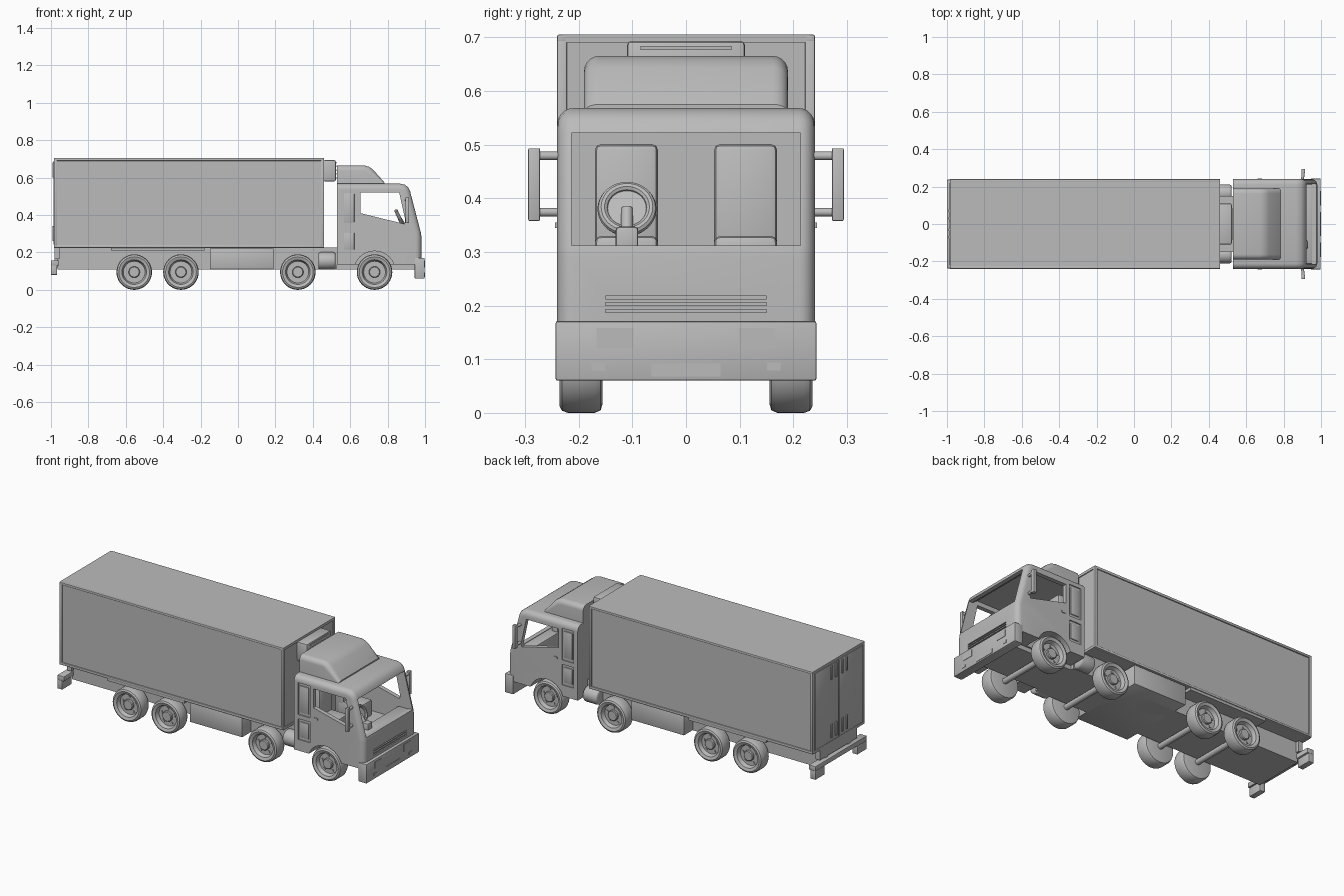
import bpy, bmesh, math
from mathutils import Matrix, Vector

old = bpy.data.objects.get("Cube")
if old:
    bpy.data.objects.remove(old)

grey = bpy.data.materials.new("plain_grey")
grey.use_nodes = True
COL = (0.5, 0.5, 0.5, 1)
grey.diffuse_color = COL
grey.node_tree.nodes["Principled BSDF"].inputs["Base Color"].default_value = COL


def finish(name, bm):
    bmesh.ops.recalc_face_normals(bm, faces=bm.faces[:])
    me = bpy.data.meshes.new(name)
    bm.to_mesh(me)
    bm.free()
    me.materials.append(grey)
    me.shade_smooth()
    me.set_sharp_from_angle(angle=math.radians(35))
    ob = bpy.data.objects.new(name, me)
    bpy.context.scene.collection.objects.link(ob)
    return ob


def box(name, x, y, z, bevel=0.0, segments=2):
    """Box from (min, max) ranges."""
    bm = bmesh.new()
    size = [b - a for a, b in (x, y, z)]
    mid = [(a + b) / 2 for a, b in (x, y, z)]
    bmesh.ops.create_cube(bm, size=1, matrix=Matrix.Translation(mid) @ Matrix.Diagonal((*size, 1)))
    if bevel:
        bmesh.ops.bevel(bm, geom=bm.edges[:], offset=bevel, segments=segments, profile=0.5, affect='EDGES')
    return finish(name, bm)


def prism(name, pts, y0, y1, bevel=0.0, keep=None):
    """Extrude an x-z outline along y; keep(edge midpoint) picks the rounded edges."""
    bm = bmesh.new()
    face = bm.faces.new([bm.verts.new((x, y0, z)) for x, z in pts])
    ext = bmesh.ops.extrude_face_region(bm, geom=[face])
    verts = [g for g in ext["geom"] if isinstance(g, bmesh.types.BMVert)]
    bmesh.ops.translate(bm, verts=verts, vec=(0, y1 - y0, 0))
    if bevel:
        edges = [e for e in bm.edges if abs(e.verts[0].co.y - e.verts[1].co.y) < 1e-5
                 and keep((e.verts[0].co + e.verts[1].co) / 2)]
        bmesh.ops.bevel(bm, geom=edges, offset=bevel, segments=5, profile=0.5, affect='EDGES')
    return finish(name, bm)


def rod(name, a, b, r, sides=20, bevel=0.0):
    a, b = Vector(a), Vector(b)
    bm = bmesh.new()
    rot = (b - a).to_track_quat('Z', 'Y').to_matrix().to_4x4()
    bmesh.ops.create_cone(bm, cap_ends=True, segments=sides, radius1=r, radius2=r, depth=(b - a).length,
                          matrix=Matrix.Translation((a + b) / 2) @ rot)
    if bevel:
        rims = [e for e in bm.edges if any(len(f.verts) > 4 for f in e.link_faces)]
        bmesh.ops.bevel(bm, geom=rims, offset=bevel, segments=3, profile=0.5, affect='EDGES')
    return finish(name, bm)


def lathe(name, profile, centre, sides=40, closed=False, turn=None):
    """Spin (radius, offset) points around the local y axis."""
    bm = bmesh.new()
    vs = [bm.verts.new((r, o, 0)) for r, o in profile]
    for p, q in zip(vs, vs[1:] + vs[:1] if closed else vs[1:]):
        bm.edges.new((p, q))
    bmesh.ops.spin(bm, geom=bm.verts[:] + bm.edges[:], axis=(0, 1, 0), cent=(0, 0, 0),
                   angle=math.tau, steps=sides)
    bmesh.ops.remove_doubles(bm, verts=bm.verts[:], dist=1e-5)
    bm.transform(Matrix.Translation(centre) @ (turn or Matrix()))
    return finish(name, bm)


def cut(ob, cutters):
    for c in cutters:
        c.hide_render = True
        m = ob.modifiers.new("cut", 'BOOLEAN')
        m.operation, m.solver, m.object = 'DIFFERENCE', 'EXACT', c
    deps = bpy.context.evaluated_depsgraph_get()
    ob.data = bpy.data.meshes.new_from_object(ob.evaluated_get(deps))
    ob.modifiers.clear()
    for c in cutters:
        bpy.data.objects.remove(c)
    ob.data.shade_smooth()
    ob.data.set_sharp_from_angle(angle=math.radians(35))


SIDES = (("left", 1), ("right", -1))


def span(s, a, b):
    return tuple(sorted((s * a, s * b)))


# Cargo box with edge rails, corner posts and rear doors
box("cargo_box", (-0.98, 0.455), (-0.234, 0.234), (0.228, 0.7))
for label, s in SIDES:
    for part, z in (("top", (0.69, 0.705)), ("bottom", (0.225, 0.24))):
        box(f"{label}_{part}_rail", (-0.985, 0.46), span(s, 0.222, 0.24), z, 0.003)
    for part, x in (("rear", (-0.985, -0.968)), ("front", (0.443, 0.46))):
        box(f"{label}_{part}_post", x, span(s, 0.222, 0.24), (0.225, 0.705), 0.003)
    box(f"{label}_rear_door", (-0.987, -0.975), span(s, 0.003, 0.218), (0.242, 0.688), 0.002)
    for y in (0.03, 0.07):
        for part, z in (("upper", (0.6, 0.68)), ("lower", (0.26, 0.34))):
            box(f"{label}_{part}_door_latch", (-0.993, -0.985), span(s, y - 0.007, y + 0.007), z, 0.002)
box("roof_panel", (-0.985, 0.46), (-0.23, 0.23), (0.695, 0.705))
for label, x in (("rear", (-0.985, -0.97)), ("front", (0.445, 0.46))):
    for z in ((0.69, 0.705), (0.225, 0.24)):
        box(f"{label}_cross_rail", x, (-0.23, 0.23), z)

# Cooling unit between box and cab
box("cooling_unit", (0.455, 0.523), (-0.11, 0.11), (0.58, 0.693), 0.008)
for z in (0.6, 0.62, 0.64, 0.66, 0.68):
    box("cooling_slat", (0.52, 0.526), (-0.085, 0.085), (z - 0.004, z + 0.004))

# Chassis
box("chassis", (-0.965, 0.53), (-0.15, 0.15), (0.11, 0.226))
box("cab_chassis", (0.52, 0.95), (-0.13, 0.13), (0.11, 0.2))
box("side_locker", (-0.15, 0.19), (-0.232, 0.232), (0.11, 0.222), 0.003)
box("mudguard_plate", (-0.68, -0.18), (-0.236, 0.236), (0.21, 0.226))
box("rear_cross_beam", (-0.982, -0.955), (-0.17, 0.17), (0.165, 0.226))
box("rear_bumper", (-1.0, -0.957), (-0.237, 0.237), (0.13, 0.158), 0.003)
for label, s in SIDES:
    box(f"{label}_tail_lamp", (-1.0, -0.967), span(s, 0.15, 0.237), (0.08, 0.131), 0.003)
    box(f"{label}_bumper_mount", (-0.98, -0.95), span(s, 0.09, 0.12), (0.12, 0.17))
    rod(f"{label}_air_tank", (0.43, s * 0.165, 0.155), (0.522, s * 0.165, 0.155), 0.046, 28, 0.012)

# Wheels, axles and wheel bolts
R = 0.095
tyre = [(0, 0.222), (0.026, 0.222), (0.03, 0.218), (0.03, 0.208), (0.058, 0.208), (0.066, 0.23),
        (0.082, 0.236), (0.091, 0.231), (R, 0.22), (R, 0.17), (0.09, 0.159), (0.08, 0.156), (0, 0.156)]
for n, x in enumerate((-0.555, -0.305, 0.32, 0.73), 1):
    rod(f"axle_{n}", (x, -0.17, R), (x, 0.17, R), 0.016)
    for label, s in SIDES:
        lathe(f"{label}_wheel_{n}", [(r, s * o) for r, o in tyre], (x, 0, R))
        for k in range(5):
            a = math.tau * k / 5 + math.pi / 2
            bx, bz = x + 0.044 * math.cos(a), R + 0.044 * math.sin(a)
            rod(f"{label}_wheel_bolt_{n}", (bx, s * 0.2, bz), (bx, s * 0.213, bz), 0.007, 10)

# Cab shell, hollowed and pierced by windows and wheel arches
outline = [(0.53, 0.135), (0.53, 0.568), (0.865, 0.568), (0.892, 0.562), (0.91, 0.548), (0.921, 0.525),
           (0.977, 0.31), (0.98, 0.29), (0.98, 0.135)]
cab = prism("cab", outline, -0.24, 0.24, 0.03, lambda p: (p.z > 0.4 and p.x > 0.6) or p.x > 0.96)
cavity = [(0.555, 0.235), (0.555, 0.545), (0.865, 0.545), (0.896, 0.523), (0.952, 0.31), (0.952, 0.235)]
window = [(0.655, 0.41), (0.655, 0.52), (0.862, 0.52), (0.895, 0.37), (0.89, 0.352)]
holes = [prism("cavity_cutter", cavity, -0.215, 0.215),
         prism("window_cutter", window, -0.3, 0.3),
         box("windscreen_cutter", (0.87, 1.1), (-0.213, 0.213), (0.312, 0.522))]
for label, s in SIDES:
    holes.append(rod("arch_cutter", (0.73, s * 0.14, R), (0.73, s * 0.3, R), 0.112, 40))
    for z in ((0.345, 0.53), (0.2, 0.32)):
        holes.append(box("panel_cutter", (0.556, 0.632), span(s, 0.234, 0.3), z))
for z in (0.19, 0.203, 0.215):
    holes.append(box("grille_cutter", (0.972, 1.1), (-0.15, 0.15), (z - 0.003, z + 0.003)))
cut(cab, holes)

# Roof fairing
fairing = [(0.53, 0.56), (0.53, 0.665), (0.675, 0.665), (0.7, 0.658), (0.722, 0.643), (0.782, 0.575), (0.782, 0.56)]
prism("roof_fairing", fairing, -0.19, 0.19, 0.028, lambda p: p.z > 0.57 and p.x > 0.54)

# Front bumper with lamps and plate
box("front_bumper", (0.945, 0.998), (-0.243, 0.243), (0.06, 0.171), 0.004)
box("number_plate", (0.996, 1.0), (-0.064, 0.064), (0.068, 0.092))
for label, s in SIDES:
    box(f"{label}_headlight", (0.996, 1.0), span(s, 0.098, 0.167), (0.12, 0.158))
    box(f"{label}_fog_lamp", (0.996, 1.0), span(s, 0.151, 0.176), (0.079, 0.094))

    # Door details
    for z in ((0.36, 0.515), (0.215, 0.305)):
        box(f"{label}_side_panel", (0.566, 0.622), span(s, 0.23, 0.239), z, 0.003)
    box(f"{label}_door_handle", (0.66, 0.685), span(s, 0.238, 0.244), (0.345, 0.355))

    # Mirrors on two arms
    box(f"{label}_mirror", (0.895, 0.915), span(s, 0.272, 0.294), (0.358, 0.493), 0.002)
    for z in (0.374, 0.479):
        rod(f"{label}_mirror_arm", (0.9, s * 0.225, z), (0.905, s * 0.28, z), 0.008, 14)

    # Seats
    box(f"{label}_seat_back", (0.585, 0.645), span(s, 0.052, 0.17), (0.24, 0.501), 0.012)
    box(f"{label}_seat_cushion", (0.6, 0.75), span(s, 0.052, 0.17), (0.235, 0.33), 0.012)

# Dashboard and steering
box("dashboard", (0.885, 0.953), (-0.214, 0.214), (0.235, 0.311), 0.006)
tilt = Matrix.Rotation(math.radians(-25), 4, 'Y') @ Matrix.Rotation(math.radians(90), 4, 'Z')
hub = Vector((0.865, -0.11, 0.38))
ring = [(0.045 + 0.01 * math.cos(math.tau * k / 10), 0.01 * math.sin(math.tau * k / 10)) for k in range(10)]
lathe("steering_wheel", ring, hub, 36, True, tilt)
lathe("steering_disc", [(0, 0.003), (0.04, 0.003), (0.04, -0.003), (0, -0.003)], hub, 36, False, tilt)
rod("steering_column", hub, (0.915, -0.11, 0.3), 0.011, 16)
box("column_housing", (0.89, 0.93), (-0.131, -0.089), (0.29, 0.347), 0.006)
